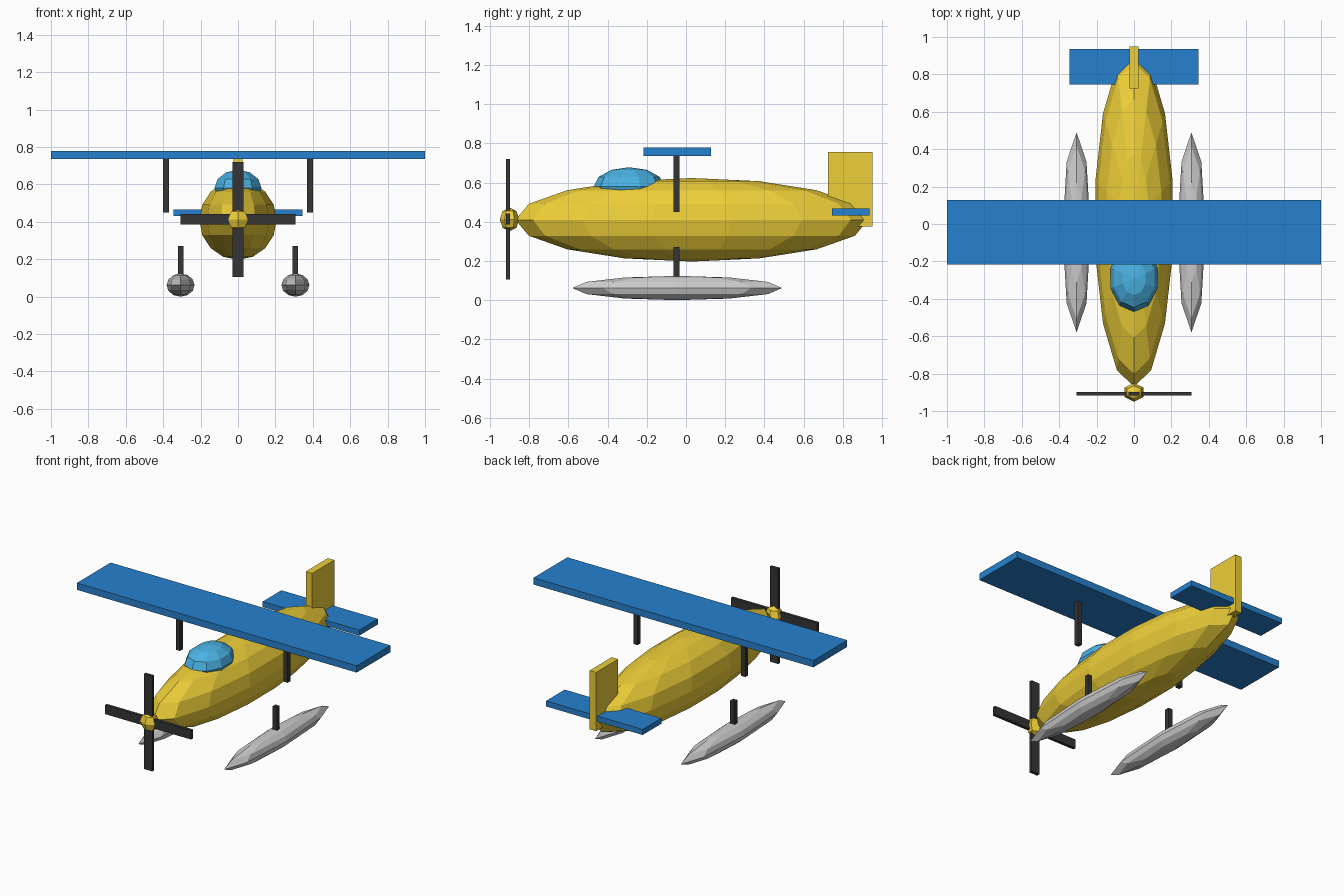
import bpy

if "Cube" in bpy.data.objects:
    bpy.data.objects.remove(bpy.data.objects["Cube"])

def material(name, rgb):
    m = bpy.data.materials.new(name)
    m.diffuse_color = (*rgb, 1)
    m.use_nodes = True
    m.node_tree.nodes["Principled BSDF"].inputs["Base Color"].default_value = m.diffuse_color
    return m

YELLOW = material("yellow", (0.85, 0.62, 0.04))
BLUE = material("blue", (0.02, 0.22, 0.62))
GLASS = material("glass_blue", (0.07, 0.45, 0.78))
DARK = material("dark_grey", (0.035, 0.035, 0.035))

def finish(name, mat):
    ob = bpy.context.object
    ob.name = name
    bpy.ops.object.transform_apply(location=False, rotation=False, scale=True)
    if mat:
        ob.data.materials.append(mat)
    return ob

def ellipsoid(name, centre, radii, segments, rings, mat=None):
    bpy.ops.mesh.primitive_uv_sphere_add(segments=segments, ring_count=rings, radius=1, location=centre)
    bpy.context.object.scale = radii
    return finish(name, mat)

def box(name, x, y, z, mat=None):
    spans = (x, y, z)
    bpy.ops.mesh.primitive_cube_add(size=1, location=[(a + b) / 2 for a, b in spans])
    bpy.context.object.scale = [b - a for a, b in spans]
    return finish(name, mat)

# Fuselage and canopy
ellipsoid("fuselage", (0, 0.03, 0.41), (0.212, 0.9, 0.213), 14, 8, YELLOW)
ellipsoid("canopy", (0, -0.29, 0.58), (0.132, 0.18, 0.098), 10, 6, GLASS)

# Wing and tail
box("wing", (-1, 1), (-0.217, 0.128), (0.735, 0.779), BLUE)
box("tailplane", (-0.345, 0.345), (0.745, 0.935), (0.431, 0.467), BLUE)
box("tail_fin", (-0.023, 0.023), (0.725, 0.95), (0.375, 0.755), YELLOW)

# Propeller
ellipsoid("propeller_hub", (0, -0.9, 0.412), (0.06, 0.05, 0.06), 6, 4, YELLOW)
box("vertical_blade", (-0.03, 0.03), (-0.918, -0.898), (0.105, 0.719), DARK)
box("horizontal_blade", (-0.307, 0.307), (-0.918, -0.898), (0.385, 0.443), DARK)

# Struts and floats on both sides
for side, s in (("left", -1), ("right", 1)):
    wx, fx = s * 0.385, s * 0.307
    box(side + "_wing_strut", (wx - 0.015, wx + 0.015), (-0.064, -0.034), (0.45, 0.74), DARK)
    box(side + "_float_strut", (fx - 0.015, fx + 0.015), (-0.064, -0.034), (0.09, 0.27), DARK)
    ellipsoid(side + "_float", (fx, -0.045, 0.062), (0.075, 0.535, 0.062), 8, 6)
